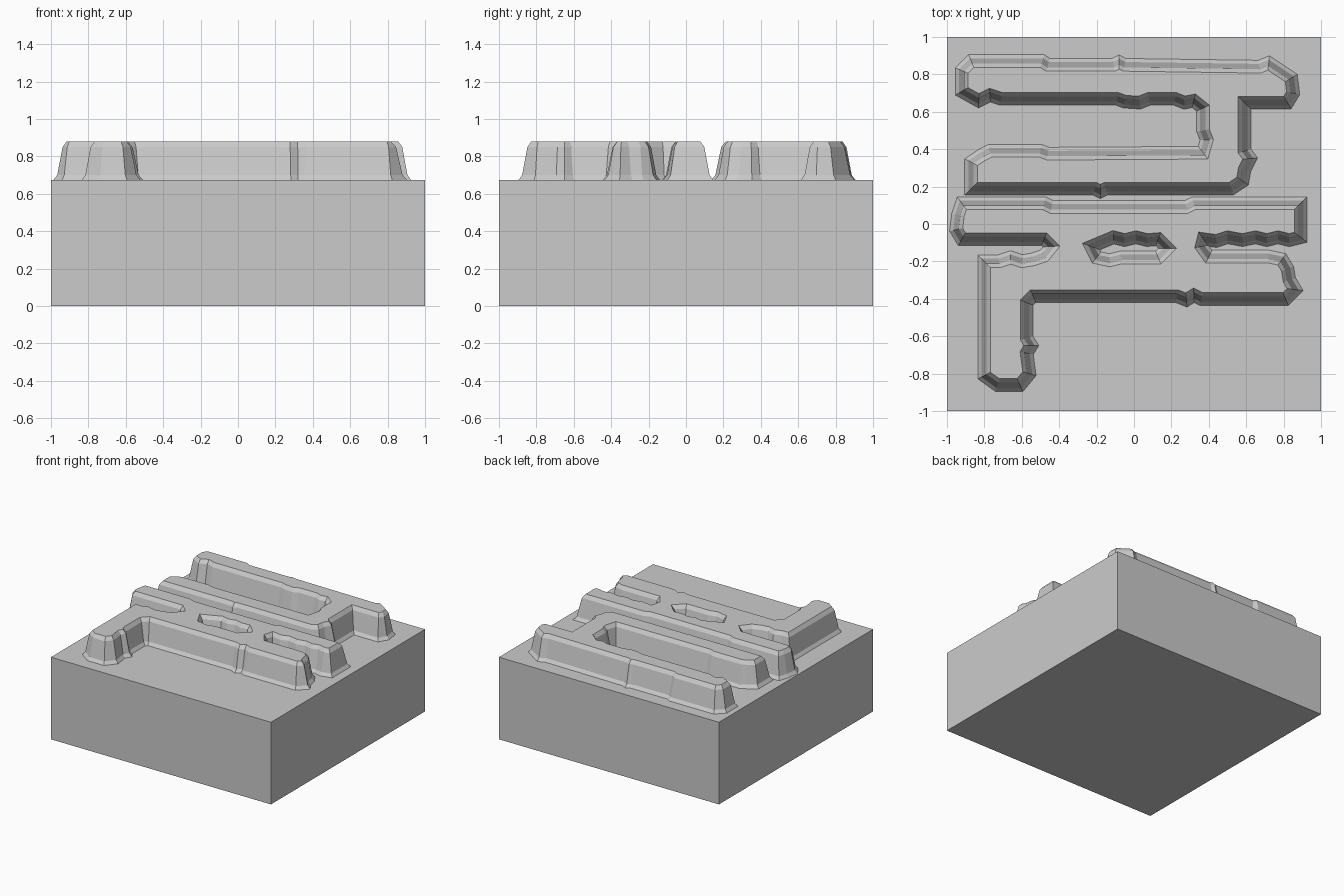
import bpy
import bmesh
from mathutils import Vector

# Remove the default cube
default_cube = bpy.data.objects.get("Cube")
if default_cube:
    bpy.data.objects.remove(default_cube, do_unlink=True)

BLOCK_TOP = 0.675

# Ridge cross-section: (inward offset from the outline, height)
RIDGE_PROFILE = [(-0.035, BLOCK_TOP), (-0.016, 0.7), (0.012, 0.85), (0.033, 0.88)]

# Ridge outlines in hundredths, with the raised side on the right of travel
REAR_RIDGE = [
    (-87, 87), (-49, 87), (-46, 85), (-11, 85), (-8, 86.5), (-5, 85), (67, 84),
    (72, 86), (78, 82), (84, 78), (85, 70), (82, 65), (59, 65), (59, 39),
    (62, 35), (59, 29), (58, 23), (52, 19), (-15, 19), (-18, 17.5), (-21, 19),
    (-87, 19), (-87, 33), (-81, 37), (-77, 39), (-50, 39), (-46, 37.5), (37, 38),
    (39, 45), (37, 50), (37, 62), (32, 66), (27, 65), (22, 67), (8, 67), (3, 65),
    (-5, 65.5), (-9, 67), (-71, 67), (-77, 69), (-83, 66), (-92, 71), (-92, 82),
]
FRONT_RIDGE = [
    (-92, 11), (-48, 11), (-44, 9), (28, 9), (32, 11), (89, 11), (89, -7),
    (83, -8.5), (77, -7), (71, -8.5), (65, -7), (58, -8.5), (50, -7), (44, -9),
    (37, -8), (36, -12), (40, -17.5), (72, -17.5), (79, -19), (82, -24),
    (83, -30), (86, -35), (81, -40), (36, -40), (32, -38), (28, -40.5),
    (23, -38.5), (-54, -38.5), (-57.5, -42), (-57.5, -61), (-55, -65),
    (-57.5, -69), (-56, -80), (-61, -86), (-73, -86), (-80, -81), (-80, -20),
    (-72, -20), (-66, -18), (-60, -20), (-54, -19), (-48, -17), (-44, -12),
    (-48, -8), (-92, -8), (-95, -3), (-94, 5),
]
SLOT = [
    (-23, -12), (-20, -18), (-13, -19.5), (-7, -18), (13, -18), (18, -13),
    (13, -8), (7, -8.5), (1, -7), (-5, -8.5), (-11, -7), (-17, -9.5),
]


def offset_outline(points, distance):
    """Shift every edge of a closed outline to its right, with mitred corners."""
    result = []
    for i, point in enumerate(points):
        before = (point - points[i - 1]).normalized()
        after = (points[(i + 1) % len(points)] - point).normalized()
        normal_a = Vector((before.y, -before.x))
        normal_b = Vector((after.y, -after.x))
        mitre = (normal_a + normal_b) / max(1 + normal_a.dot(normal_b), 0.5)
        result.append(point + mitre * distance)
    return result


def add_loop(bm, points, height):
    verts = [bm.verts.new((p.x, p.y, height)) for p in points]
    edges = [bm.edges.new((verts[i - 1], verts[i])) for i in range(len(verts))]
    return verts, edges


def add_wall(bm, lower, upper):
    for i in range(len(lower)):
        bm.faces.new((lower[i - 1], lower[i], upper[i], upper[i - 1]))


def add_sloped_wall(bm, outline):
    """Build the stepped wall along an outline; return its foot and rim loops."""
    points = [Vector(p) / 100 for p in outline]
    loops = [add_loop(bm, offset_outline(points, d), z) for d, z in RIDGE_PROFILE]
    for lower, upper in zip(loops, loops[1:]):
        add_wall(bm, lower[0], upper[0])
    return loops[0], loops[-1]


def fill_flat(bm, *loops):
    edges = [edge for loop in loops for edge in loop[1]]
    bmesh.ops.triangle_fill(bm, use_beauty=True, edges=edges, normal=(0, 0, 1))


# Square block
bm = bmesh.new()
square = [Vector(c) for c in ((-1, -1), (1, -1), (1, 1), (-1, 1))]
block_bottom = add_loop(bm, square, 0)
block_rim = add_loop(bm, square, BLOCK_TOP)
add_wall(bm, block_bottom[0], block_rim[0])
bm.faces.new(block_bottom[0])

# Raised ridges and the slot sunk into the front one
rear_foot, rear_rim = add_sloped_wall(bm, REAR_RIDGE)
front_foot, front_rim = add_sloped_wall(bm, FRONT_RIDGE)
slot_foot, slot_rim = add_sloped_wall(bm, SLOT)

# Flat ground around the ridges, slot floor and ridge tops
fill_flat(bm, block_rim, rear_foot, front_foot)
fill_flat(bm, slot_foot)
fill_flat(bm, rear_rim)
fill_flat(bm, front_rim, slot_rim)
bmesh.ops.recalc_face_normals(bm, faces=bm.faces)

mesh = bpy.data.meshes.new("ridged_block")
bm.to_mesh(mesh)
bm.free()
block = bpy.data.objects.new("ridged_block", mesh)
bpy.context.collection.objects.link(block)

# Plain grey material
grey = bpy.data.materials.new("plain_grey")
grey.use_nodes = True
colour = (0.6, 0.6, 0.6, 1)
grey.diffuse_color = colour
grey.node_tree.nodes["Principled BSDF"].inputs["Base Color"].default_value = colour
mesh.materials.append(grey)
